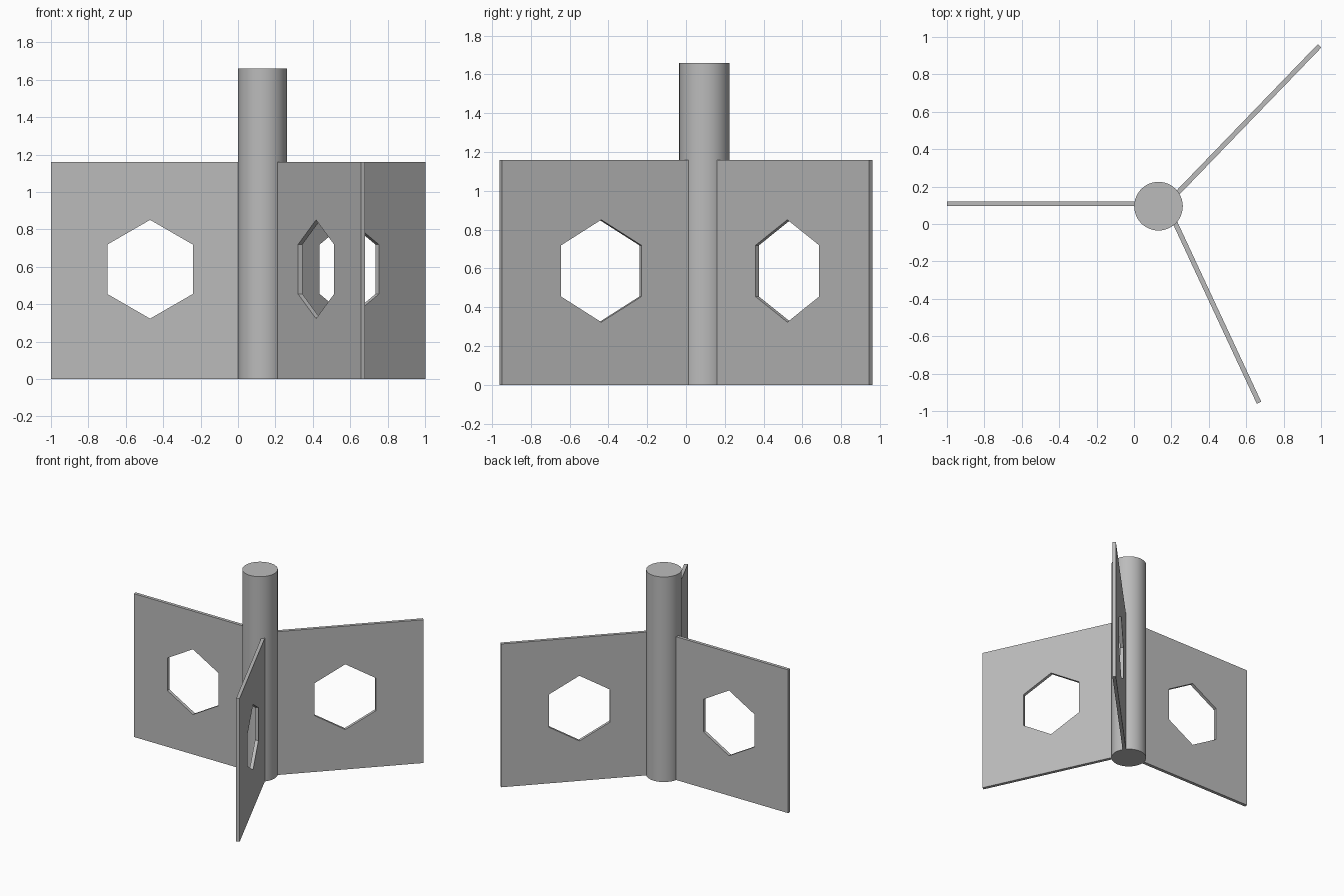
import bpy, bmesh
from math import radians, cos, sin
from mathutils import Matrix, Vector

cube = bpy.data.objects.get("Cube")
if cube:
    bpy.data.objects.remove(cube, do_unlink=True)

grey = bpy.data.materials.new("plain_grey")
grey.use_nodes = True
colour = (0.5, 0.5, 0.5, 1)
grey.diffuse_color = colour
grey.node_tree.nodes["Principled BSDF"].inputs["Base Color"].default_value = colour

AXIS = Vector((0.131, 0.095, 0))
RADIUS, POST_TOP = 0.13, 1.66
FIN_TOP, THICK = 1.16, 0.026
HOLE_Z, HOLE_R = 0.587, 0.264

# Central round post
bpy.ops.mesh.primitive_cylinder_add(vertices=48, radius=RADIUS, depth=POST_TOP,
                                    location=AXIS + Vector((0, 0, POST_TOP / 2)))
post = bpy.context.object
post.name = "post"
post.data.materials.append(grey)
bpy.ops.object.shade_smooth_by_angle(angle=radians(30))


def make_fin(name, angle, offset, tip, hole):
    """Upright plate with a hexagonal hole, running outward from the post."""
    root = 0.1
    outer = [(hole, FIN_TOP), (tip, FIN_TOP), (tip, 0),
             (hole, 0), (root, 0), (root, FIN_TOP)]
    hexagon = [(hole + HOLE_R * cos(radians(90 - 60 * i)),
                HOLE_Z + HOLE_R * sin(radians(90 - 60 * i))) for i in range(6)]
    bm = bmesh.new()
    side = offset - THICK / 2
    rim = [bm.verts.new((x, side, z)) for x, z in outer]
    edge = [bm.verts.new((x, side, z)) for x, z in hexagon]
    # Ring of faces between the plate outline and the hole
    for i in range(6):
        j = (i + 1) % 6
        bm.faces.new((rim[i], rim[j], edge[j], edge[i]))
    # Thicken into a closed plate
    result = bmesh.ops.extrude_face_region(bm, geom=bm.faces[:], use_keep_orig=True)
    moved = [g for g in result["geom"] if isinstance(g, bmesh.types.BMVert)]
    bmesh.ops.translate(bm, verts=moved, vec=(0, THICK, 0))
    bmesh.ops.recalc_face_normals(bm, faces=bm.faces[:])
    bm.transform(Matrix.Translation(AXIS) @ Matrix.Rotation(radians(angle), 4, "Z"))
    mesh = bpy.data.meshes.new(name)
    bm.to_mesh(mesh)
    bm.free()
    mesh.materials.append(grey)
    fin = bpy.data.objects.new(name, mesh)
    bpy.context.collection.objects.link(fin)


# Three fins around the post
make_fin("right_fin", 180, -0.013, 1.131, 0.601)
make_fin("back_left_fin", 46, -0.024, 1.215, 0.63)
make_fin("front_left_fin", -65, 0.043, 1.179, 0.613)
